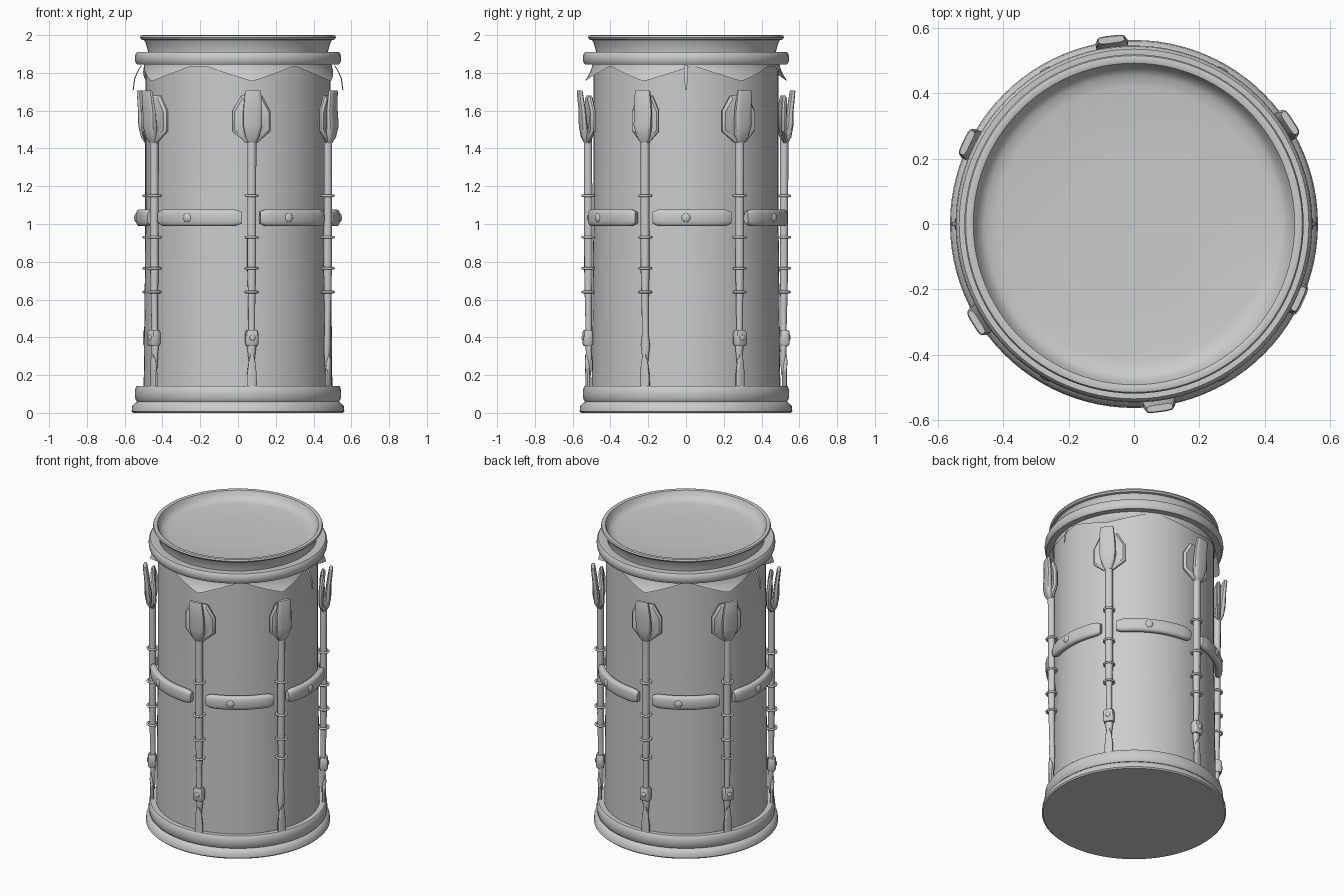
import bpy, math
from math import sin, cos, pi, radians

if "Cube" in bpy.data.objects:
    bpy.data.objects.remove(bpy.data.objects["Cube"])


def make(name, verts, faces):
    me = bpy.data.meshes.new(name)
    me.from_pydata(verts, [], faces)
    me.update()
    ob = bpy.data.objects.new(name, me)
    bpy.context.collection.objects.link(ob)
    bpy.ops.object.select_all(action='DESELECT')
    ob.select_set(True)
    bpy.context.view_layer.objects.active = ob
    bpy.ops.object.mode_set(mode='EDIT')
    bpy.ops.mesh.select_all(action='SELECT')
    bpy.ops.mesh.normals_make_consistent(inside=False)
    bpy.ops.object.mode_set(mode='OBJECT')
    bpy.ops.object.shade_smooth_by_angle(angle=radians(38))
    return ob


def loft(name, rings, cap=True, closed=True):
    n = len(rings[0])
    faces = []
    for i in range(len(rings) - 1):
        for j in range(n if closed else n - 1):
            k = (j + 1) % n
            faces.append((i*n + j, i*n + k, (i+1)*n + k, (i+1)*n + j))
    if cap:
        faces += [tuple(range(n)), tuple(range((len(rings)-1)*n, len(rings)*n))]
    return make(name, [p for r in rings for p in r], faces)


def lathe(name, profile, cap=False, n=96):
    return loft(name, [[(r*cos(2*pi*j/n), r*sin(2*pi*j/n), z) for j in range(n)]
                       for r, z in profile], cap)


def on_drum(a, x, r, z):
    """Tangent offset x and distance r from the axis, at angle a."""
    return (r*cos(a) - x*sin(a), r*sin(a) + x*cos(a), z)


def upright(name, a, sections, power=1.0, n=12):
    """Vertical strip: sections of (z, r, half width, half thickness)."""
    def sq(v):
        return math.copysign(abs(v)**power, v)
    return loft(name, [[on_drum(a, w*sq(cos(2*pi*j/n + pi/n)), r + t*sq(sin(2*pi*j/n + pi/n)), z)
                        for j in range(n)] for z, r, w, t in sections])


def stud(name, a, r, z, size):
    bpy.ops.mesh.primitive_uv_sphere_add(segments=16, ring_count=8, radius=size,
                                         location=on_drum(a, 0, r, z), rotation=(0, 0, a))
    ob = bpy.context.object
    ob.name = name
    ob.scale = (0.5, 1, 1)
    bpy.ops.object.shade_smooth()


# shell, base and hoops
lathe("shell", [(0.5, 0.08), (0.497, 0.4), (0.49, 1.0), (0.49, 1.9)])
lathe("base", [(0.555, 0), (0.563, 0.008), (0.56, 0.035), (0.545, 0.052), (0.53, 0.062)], cap=True)


def hoop(name, z0, z1):
    b = 0.01
    lathe(name, [(0.49, z0), (0.535, z0), (0.543, z0 + b), (0.546, (z0 + z1)/2),
                 (0.543, z1 - b), (0.535, z1), (0.52, z1), (0.48, z1 - 0.005)])


hoop("lower_hoop", 0.06, 0.143)
hoop("upper_hoop", 1.845, 1.91)

# drum head with rolled lip and sagging skin
lathe("drum_head", [(0.475, 1.895), (0.478, 1.92), (0.488, 1.955), (0.498, 1.974), (0.512, 1.977),
                    (0.519, 1.987), (0.515, 1.997), (0.503, 2.0), (0.492, 1.996), (0.485, 1.982),
                    (0.474, 1.962), (0.455, 1.948), (0.42, 1.941), (0.2, 1.936), (0.001, 1.935)])

strap_angles = [radians(d) for d in (-82, -24.5, 33, 97, 154, 212)]

# pointed hide skirt hanging under the upper hoop
n, rows = 144, 6
skirt = []
for i in range(rows):
    ring = []
    for j in range(n):
        t = 2*pi*j/n
        d = min(abs((t - s + pi) % (2*pi) - pi) for s in strap_angles)
        f = i/(rows - 1)
        low = 1.835 - 0.08*max(0, 1 - d/radians(28))
        z = 1.86 + (low - 1.86)*f
        r = 0.495 + 0.045*((1.86 - z)/0.105)**2
        ring.append((r*cos(t), r*sin(t), z))
    skirt.append(ring)
loft("hide_skirt", skirt, cap=False)
for a in (0, pi):
    upright("hide_thong", a, [(1.84, 0.51, 0.012, 0.003), (1.81, 0.53, 0.01, 0.003),
                              (1.77, 0.547, 0.008, 0.003), (1.71, 0.555, 0.006, 0.003)], n=8)

# tension straps
leaf_outline = [(-0.03, 1.43), (0.03, 1.43), (0.1, 1.49), (0.1, 1.6),
                (0.055, 1.68), (-0.055, 1.68), (-0.1, 1.6), (-0.1, 1.49)]
for i, a in enumerate(strap_angles):
    plain = (i == 1)
    lean = -0.015 if plain else 0
    # folded leaf behind the tab
    k = 0.75 if plain else 1.0
    rings = []
    for s, out in ((0.9, 0.0), (1.0, 0.008), (1.0, 0.018), (0.88, 0.028)):
        ring = []
        for x, z in leaf_outline:
            x, z = x*s*k, 1.55 + (z - 1.55)*s
            r = 0.502 + out + 0.012*(1 - abs(x)/0.1)
            ring.append(on_drum(a + x/0.51, 0, r, z))
        rings.append(ring)
    loft("strap_leaf", rings)
    # leaning tab
    upright("strap_tab", a, [(1.43, 0.53, 0.02, 0.014), (1.46, 0.54, 0.036, 0.02),
                             (1.52, 0.55, 0.05, 0.02), (1.6, 0.555 + lean/2, 0.05, 0.016),
                             (1.7, 0.568 + lean, 0.043, 0.013), (1.708, 0.568 + lean, 0.04, 0.01)],
            power=0.5)
    # rod with tapered foot
    upright("strap_rod", a, [(0.2, 0.515, 0.006, 0.008), (0.28, 0.518, 0.016, 0.014),
                             (0.36, 0.52, 0.026, 0.018), (0.42, 0.52, 0.018, 0.016),
                             (0.6, 0.522, 0.019, 0.019), (0.75, 0.522, 0.024, 0.022),
                             (1.45, 0.524, 0.024, 0.022)])
    # tail tucked into the lower hoop
    upright("strap_tail", a, [(0.13, 0.525, 0.027, 0.012), (0.2, 0.525, 0.026, 0.012),
                              (0.27, 0.53, 0.018, 0.01), (0.31, 0.532, 0.008, 0.006)], power=0.6)
    # binding rings
    for z in (1.15, 0.93, 0.765, 0.64):
        bpy.ops.mesh.primitive_torus_add(major_segments=24, minor_segments=8, major_radius=0.031,
                                         minor_radius=0.007, location=on_drum(a, 0, 0.522, z))
        bpy.context.object.name = "binding_ring"
        bpy.ops.object.shade_smooth()
    # clip
    if not plain:
        upright("strap_clip", a, [(0.355, 0.525, 0.03, 0.02), (0.365, 0.525, 0.034, 0.026),
                                  (0.425, 0.525, 0.034, 0.026), (0.44, 0.525, 0.028, 0.02)], power=0.5)
        stud("clip_stud", a, 0.55, 0.398, 0.016)

# curved grip bars between the straps
m = 16
for i, a in enumerate(strap_angles):
    b = strap_angles[(i + 1) % 6]
    start = a + radians(5)
    end = a + ((b - a) % (2*pi)) - radians(6)
    rings = []
    for s in range(17):
        f = s/16
        edge = min(f, 1 - f)
        k = 0.72 if edge == 0 else 0.96 if edge < 0.07 else 1.0
        t = start + (end - start)*f
        ring = []
        for j in range(m):
            c, d = cos(2*pi*(j + 0.5)/m), sin(2*pi*(j + 0.5)/m)
            r = 0.517 + 0.024*k*math.copysign(abs(c)**0.7, c)
            ring.append((r*cos(t), r*sin(t), 1.033 + 0.045*k*math.copysign(abs(d)**0.7, d)))
        rings.append(ring)
    loft("grip_bar", rings)
    stud("bar_stud", radians(60*i), 0.538, 1.033, 0.024)
